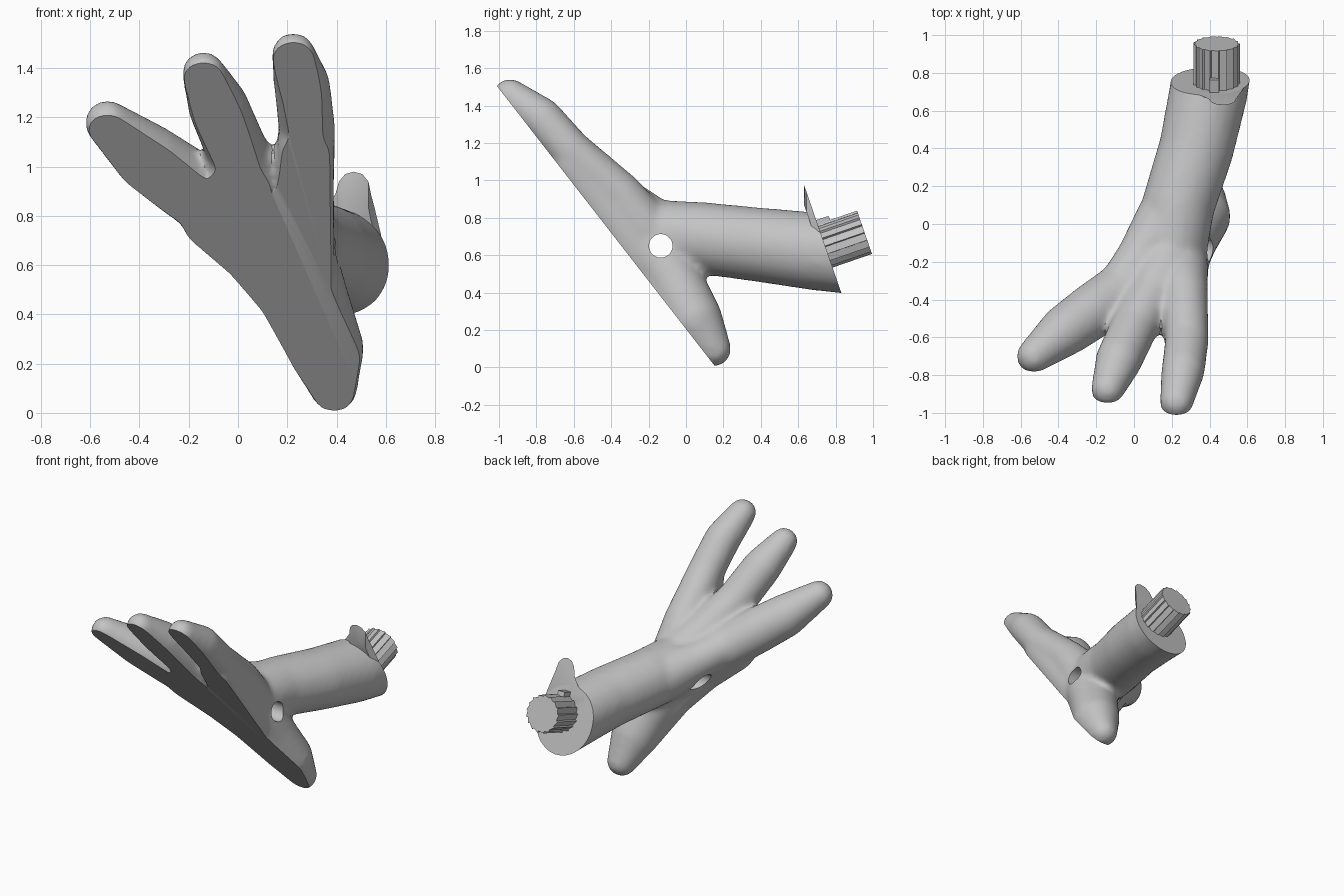
import bpy, bmesh, math
from mathutils import Vector, Matrix

cube = bpy.data.objects.get("Cube")
if cube:
    bpy.data.objects.remove(cube, do_unlink=True)

grey = bpy.data.materials.new("plain_grey")
grey.use_nodes = True
grey.diffuse_color = (0.55, 0.55, 0.55, 1)
grey.node_tree.nodes["Principled BSDF"].inputs["Base Color"].default_value = (0.55, 0.55, 0.55, 1)

SOLE_POINT = Vector((0, 0.16, 0))
SOLE_UP = Vector((0, 0.789, 0.614))
END_POINT = Vector((0.415, 0.75, 0.632))
END_OUT = Vector((0, 0.945, 0.326))
END_UP = Vector((0, -0.326, 0.945))


def make_object(name, bm):
    mesh = bpy.data.meshes.new(name)
    bm.to_mesh(mesh)
    bm.free()
    obj = bpy.data.objects.new(name, mesh)
    bpy.context.collection.objects.link(obj)
    mesh.materials.append(grey)
    return obj


def activate(obj):
    bpy.ops.object.select_all(action='DESELECT')
    obj.select_set(True)
    bpy.context.view_layer.objects.active = obj


def on_sole(x, z, h, r):
    """Point at height h above the slanted sole."""
    return Vector((x, 0.16 - 0.7785 * z, z)) + SOLE_UP * h, r


def add_limb(bm, stations, step=0.025):
    """String of overlapping balls through (centre, radius) stations."""
    for (a, ra), (b, rb) in zip(stations, stations[1:]):
        count = max(2, int((b - a).length / step))
        for i in range(count + 1):
            t = i / count
            bmesh.ops.create_icosphere(bm, subdivisions=3, radius=ra + (rb - ra) * t,
                                       matrix=Matrix.Translation(a.lerp(b, t)))


def end_prism(name, outline, near, far, far_shift=0.0):
    """Outline in the leg's end plane, extruded along its normal."""
    bm = bmesh.new()

    def ring(depth, shift):
        return [bm.verts.new(END_POINT + Vector((x, 0, 0)) + END_UP * (w + shift)
                             + END_OUT * depth) for x, w in outline]
    a, b = ring(near, 0), ring(far, far_shift)
    bm.faces.new(a)
    bm.faces.new(b[::-1])
    for i in range(len(a)):
        j = (i + 1) % len(a)
        bm.faces.new((a[i], b[i], b[j], a[j]))
    bmesh.ops.recalc_face_normals(bm, faces=bm.faces)
    return make_object(name, bm)


# Toes and palm as limbs: x, height along sole, lift, radius
toes = [
    [(-0.53, 1.15, 0.045, 0.093), (-0.36, 0.995, 0.065, 0.14), (-0.22, 0.885, 0.085, 0.148),
     (-0.1, 0.79, 0.1, 0.148), (0.1, 0.66, 0.12, 0.17)],
    [(-0.14, 1.36, 0.03, 0.089), (-0.08, 1.2, 0.07, 0.124), (0.0, 1.0, 0.09, 0.127),
     (0.09, 0.83, 0.13, 0.135), (0.17, 0.68, 0.17, 0.16)],
    [(0.225, 1.44, 0.025, 0.09), (0.26, 1.28, 0.08, 0.116), (0.28, 1.1, 0.095, 0.117),
     (0.265, 0.82, 0.16, 0.127), (0.24, 0.65, 0.15, 0.155)],
    [(0.39, 0.068, 0.05, 0.096), (0.358, 0.22, 0.065, 0.155), (0.29, 0.4, 0.105, 0.16),
     (0.22, 0.58, 0.13, 0.175)],
    [(0.275, 1.05, 0.06, 0.117), (0.26, 0.75, 0.06, 0.133), (0.25, 0.55, 0.06, 0.145)],
    [(0.0, 0.9, 0.05, 0.14), (-0.08, 0.77, 0.04, 0.15), (0.09, 0.64, 0.04, 0.162),
     (0.23, 0.47, 0.04, 0.157), (0.35, 0.23, 0.04, 0.145)],
]
# Leg and outer palm ridge as limbs: x, y, z, radius
leg = [(0.2, -0.1, 0.7, 0.195), (0.235, 0.1, 0.69, 0.194), (0.33, 0.4, 0.655, 0.2),
       (0.395, 0.7, 0.62, 0.21), (0.43, 0.95, 0.595, 0.212)]
palm_ridge = [(-0.1, -0.37, 0.86, 0.12), (0.04, -0.17, 0.77, 0.13), (0.17, 0.02, 0.7, 0.165)]

bm = bmesh.new()
for toe in toes:
    add_limb(bm, [on_sole(*s) for s in toe])
for limb in (leg, palm_ridge):
    add_limb(bm, [(Vector(s[:3]), s[3]) for s in limb])
foot = make_object("foot_and_leg", bm)
activate(foot)

# Fuse and soften the limbs into one skin
fuse = foot.modifiers.new("fuse", 'REMESH')
fuse.mode = 'VOXEL'
fuse.voxel_size = 0.018
soften = foot.modifiers.new("soften", 'SMOOTH')
soften.factor = 0.5
soften.iterations = 12
for mod in ("fuse", "soften"):
    bpy.ops.object.modifier_apply(modifier=mod)

# Flat sole and flat leg end
bm = bmesh.new()
bm.from_mesh(foot.data)
for point, outward in ((SOLE_POINT, -SOLE_UP), (END_POINT, END_OUT)):
    cut = bmesh.ops.bisect_plane(bm, geom=bm.verts[:] + bm.edges[:] + bm.faces[:], dist=1e-5,
                                 plane_co=point, plane_no=outward, clear_outer=True)
    rim = [e for e in cut["geom_cut"] if isinstance(e, bmesh.types.BMEdge)]
    bmesh.ops.edgeloop_fill(bm, edges=rim)
bmesh.ops.recalc_face_normals(bm, faces=bm.faces)
bm.to_mesh(foot.data)
bm.free()

# Cross hole through the ankle
bm = bmesh.new()
bmesh.ops.create_cone(bm, cap_ends=True, segments=40, radius1=0.063, radius2=0.063, depth=3,
                      matrix=Matrix.Translation((0, -0.135, 0.65)) @ Matrix.Rotation(math.pi / 2, 4, 'Y'))
drill = make_object("hole_cutter", bm)
drill.hide_render = True
hole = foot.modifiers.new("hole", 'BOOLEAN')
hole.operation = 'DIFFERENCE'
hole.solver = 'EXACT'
hole.object = drill
activate(foot)
bpy.ops.object.modifier_apply(modifier="hole")
bpy.data.objects.remove(drill, do_unlink=True)
bpy.ops.object.shade_smooth_by_angle(angle=math.radians(35))

# Pointed tongue above the leg end
tongue = [(-0.15, 0.1), (-0.11, 0.17), (-0.06, 0.215), (-0.02, 0.27), (-0.005, 0.325), (0.02, 0.357),
          (0.055, 0.368), (0.09, 0.357), (0.115, 0.325), (0.125, 0.27), (0.14, 0.21), (0.165, 0.1)]
activate(end_prism("leg_tongue", tongue, 0.0, -0.035, -0.1))
bpy.ops.object.shade_smooth_by_angle(angle=math.radians(35))

# Splined peg: each tooth is a flat ending in a small step
TEETH = 17
spline = []
for i in range(TEETH):
    for part, radius in ((0, 0.123), (0.88, 0.112)):
        angle = math.tau * (i + part) / TEETH
        spline.append((0.022 + radius * math.cos(angle), 0.019 + radius * math.sin(angle)))
end_prism("splined_peg", spline, -0.03, 0.223)

# Locating key on the peg
end_prism("peg_key", [(-0.015, 0.09), (0.035, 0.09), (0.035, 0.165), (-0.015, 0.165)], -0.02, 0.07)
